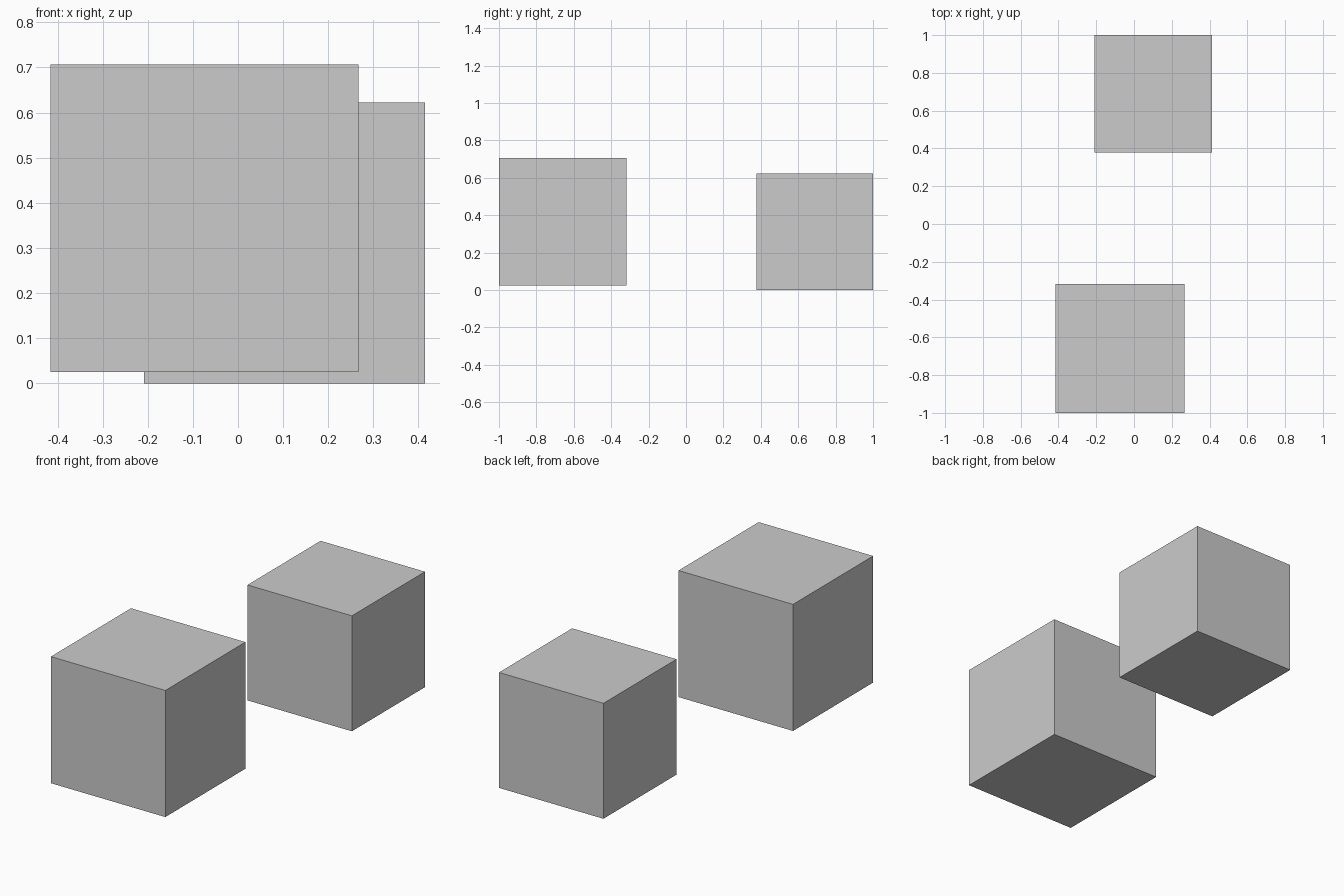
import bpy

if "Cube" in bpy.data.objects:
    bpy.data.objects.remove(bpy.data.objects["Cube"])


def cube(name, size, x_min, y_min, z_min):
    h = size / 2
    bpy.ops.mesh.primitive_cube_add(size=size, location=(x_min + h, y_min + h, z_min + h))
    bpy.context.object.name = name


# larger cube at the front, slightly raised
cube("front_cube", 0.682, -0.415, -1.0, 0.025)

# smaller cube at the back, on the ground
cube("back_cube", 0.622, -0.208, 0.378, 0.0)
